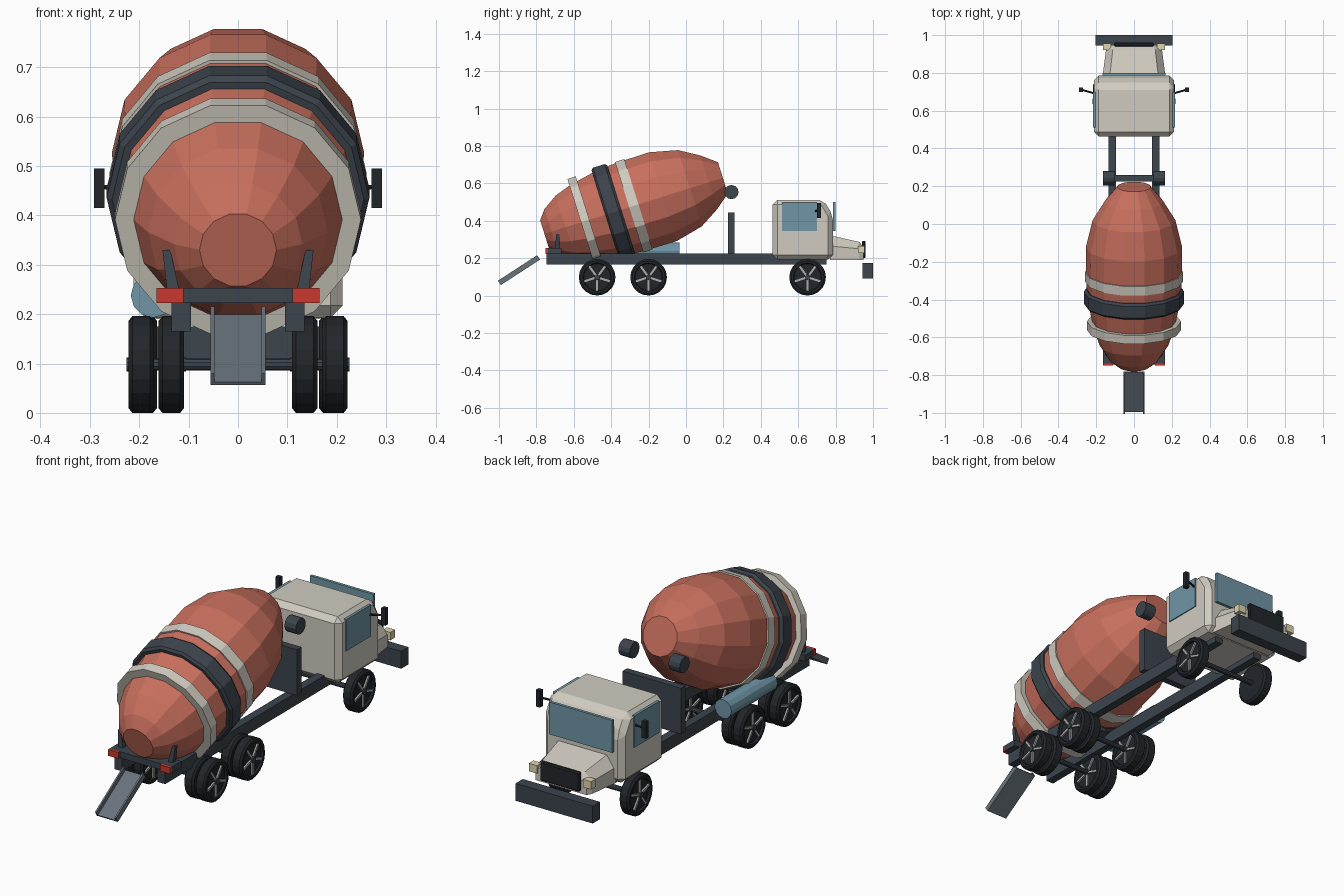
import bpy, bmesh, math
from math import sin, cos, pi, radians
from mathutils import Matrix, Vector

if "Cube" in bpy.data.objects:
    bpy.data.objects.remove(bpy.data.objects["Cube"])

COLORS = {
    "terracotta": (0.58, 0.16, 0.11), "cream": (0.63, 0.60, 0.53),
    "dark": (0.045, 0.058, 0.073), "black": (0.016, 0.019, 0.023),
    "glass": (0.16, 0.30, 0.38), "steel": (0.14, 0.17, 0.20),
    "alloy": (0.42, 0.42, 0.42), "red": (0.58, 0.04, 0.027),
    "lamp": (0.74, 0.67, 0.43),
}
MATS = {}
for key, c in COLORS.items():
    MATS[key] = bpy.data.materials.new(key)
    MATS[key].diffuse_color = (*c, 1)


def finish(name, bm, color, matrix=None, bevel=0):
    if matrix:
        bm.transform(matrix)
    bmesh.ops.recalc_face_normals(bm, faces=bm.faces)
    me = bpy.data.meshes.new(name)
    bm.to_mesh(me)
    bm.free()
    me.materials.append(MATS[color])
    ob = bpy.data.objects.new(name, me)
    bpy.context.collection.objects.link(ob)
    if bevel:
        mod = ob.modifiers.new("bevel", "BEVEL")
        mod.width, mod.segments = bevel, 1
    return ob


def loft(name, rings, color, matrix=None, bevel=0):
    """Skin a list of equal-length rings and cap both ends."""
    bm = bmesh.new()
    vs = [[bm.verts.new(p) for p in r] for r in rings]
    n = len(vs[0])
    for a, b in zip(vs, vs[1:]):
        for i in range(n):
            j = (i + 1) % n
            bm.faces.new((a[i], a[j], b[j], b[i]))
    bm.faces.new(vs[0])
    bm.faces.new(vs[-1])
    return finish(name, bm, color, matrix, bevel)


def lathe(name, profile, sides, color, matrix):
    """Turn (distance, radius) pairs around local z."""
    rings = [[(r * cos(2 * pi * k / sides), r * sin(2 * pi * k / sides), s)
              for k in range(sides)] for s, r in profile]
    return loft(name, rings, color, matrix)


def box(name, x, y, z, color, bevel=0):
    ring = lambda h: [(x[0], y[0], h), (x[1], y[0], h), (x[1], y[1], h), (x[0], y[1], h)]
    return loft(name, [ring(z[0]), ring(z[1])], color, None, bevel)


def pair(name, x, y, z, color, bevel=0):
    box("right_" + name, x, y, z, color, bevel)
    box("left_" + name, (-x[1], -x[0]), y, z, color, bevel)


# Mixer drum and its bands on a tilted axis
tilt = radians(17.4)
drum_m = Matrix.Translation((0, -0.757, 0.33)) @ Matrix.Rotation(tilt - pi / 2, 4, "X")
lathe("mixer_drum", [(0, .078), (.04, .13), (.12, .182), (.21, .213), (.34, .24),
                     (.47, .253), (.664, .255), (.815, .219), (.92, .155), (1.0, .09)],
      14, "terracotta", drum_m)
lathe("rear_drum_band", [(.205, .249), (.252, .249)], 14, "cream", drum_m)
lathe("drum_drive_ring", [(.342, .255), (.352, .266), (.418, .266), (.43, .255)],
      14, "dark", drum_m)
lathe("front_drum_band", [(.475, .26), (.527, .26)], 14, "cream", drum_m)

# Chassis, rear crossbar and drum pedestal
pair("chassis_rail", (.095, .135), (-.745, .75), (.165, .225), "dark")
box("rear_crossbar", (-.165, .165), (-.738, -.665), (.223, .253), "dark")
pair("tail_light", (.11, .165), (-.75, -.73), (.223, .253), "red")
box("drum_pedestal", (-.155, .155), (.225, .26), (.225, .445), "dark")

# Leaning rear drum supports and front drum rollers
for side, s in (("right", 1), ("left", -1)):
    quad = lambda x, y, z, h: [(s * (x - h), y - h, z), (s * (x + h), y - h, z),
                               (s * (x + h), y + h, z), (s * (x - h), y + h, z)]
    loft(side + "_rear_drum_support",
         [quad(.13, -.69, .24, .013), quad(.145, -.685, .33, .008)], "dark")
    lathe(side + "_drum_roller", [(-.03, .038), (.03, .038)], 12, "dark",
          Matrix.Translation((s * .133, .243, .553)) @ Matrix.Rotation(pi / 2, 4, "Y"))

# Water tank on the left side
lathe("water_tank", [(0, .045), (.35, .045)], 12, "glass",
      Matrix.Translation((-.172, -.035, .238)) @ Matrix.Rotation(pi / 2, 4, "X"))

# Discharge chute: a U-shaped trough sloping down to the front
u_shape = [(-.056, 0), (.056, 0), (.056, .028), (.048, .028),
           (.048, .008), (-.048, .008), (-.048, .028), (-.056, .028)]
chute_m = Matrix.Translation((0, -.99, .056)) @ Matrix.Rotation(radians(33), 4, "X")
loft("discharge_chute", [[(x, y, z) for x, z in u_shape] for y in (0, .25)],
     "steel", chute_m)


# Wheels: dished tyre, five spokes, hub
def wheel(name, x, y, facing):
    m = Matrix.Translation((x, y, .098)) @ Matrix.Rotation(facing * pi / 2, 4, "Y")
    lathe(name + "_tyre", [(-.026, .088), (-.018, .098), (.018, .098), (.026, .088),
                           (.026, .076), (.016, .072)], 20, "black", m)
    bm = bmesh.new()
    for k in range(5):
        place = Matrix.Rotation(k * 2 * pi / 5, 4, "Z") @ Matrix.Translation((.042, 0, .018)) \
            @ Matrix.Diagonal((.062, .011, .012, 1))
        bmesh.ops.create_cube(bm, size=1, matrix=place)
    finish(name + "_spokes", bm, "alloy", m)
    lathe(name + "_hub", [(.01, .016), (.03, .014)], 10, "dark", m)


for side, s in (("right", 1), ("left", -1)):
    wheel(side + "_front_wheel", s * .19, .65, s)
    for label, y in (("rear", -.475), ("middle", -.2)):
        wheel(f"{side}_{label}_outer_wheel", s * .196, y, s)
        wheel(f"{side}_{label}_inner_wheel", s * .135, y, -s)
for label, y in (("rear", -.475), ("middle", -.2), ("front", .65)):
    lathe(label + "_axle", [(-.18, .012), (.18, .012)], 10, "dark",
          Matrix.Translation((0, y, .098)) @ Matrix.Rotation(pi / 2, 4, "Y"))

# Cab body from a side profile
cab_profile = [(.463, .192), (.463, .512), (.735, .512), (.785, .43), (.785, .192)]
loft("cab", [[(x, y, z) for y, z in cab_profile] for x in (-.212, .212)],
     "cream", None, .025)

# Tapered hood
def hood_ring(y, w, top_w, crease, top):
    return [(-w, y, .19), (w, y, .19), (w, y, crease), (top_w, y, top),
            (-top_w, y, top), (-w, y, crease)]


loft("hood", [hood_ring(.77, .168, .13, .265, .322), hood_ring(.925, .148, .112, .25, .287),
              hood_ring(.948, .135, .10, .24, .262)], "cream")

# Glass, grille, lamps and bumper
box("windshield", (-.168, .168), (.786, .80), (.345, .50), "glass")
pair("side_window", (.205, .217), (.512, .70), (.345, .497), "glass")
box("grille", (-.105, .105), (.94, .96), (.20, .292), "black", .005)
pair("headlight", (.122, .165), (.92, .955), (.227, .265), "lamp")
box("front_bumper", (-.205, .205), (.945, 1.0), (.092, .175), "dark")

# Side mirrors on arms
for side, s in (("right", 1), ("left", -1)):
    start, end = Vector((s * .205, .69, .45)), Vector((s * .275, .71, .458))
    d = end - start
    lathe(side + "_mirror_arm", [(0, .005), (d.length, .005)], 6, "black",
          Matrix.Translation(start) @ d.to_track_quat("Z", "Y").to_matrix().to_4x4())
pair("mirror", (.27, .292), (.70, .722), (.415, .495), "black")

for m in bpy.data.materials:
    if m.users and not m.is_grease_pencil:
        m.use_nodes = True
        m.node_tree.nodes["Principled BSDF"].inputs["Base Color"].default_value = m.diffuse_color
